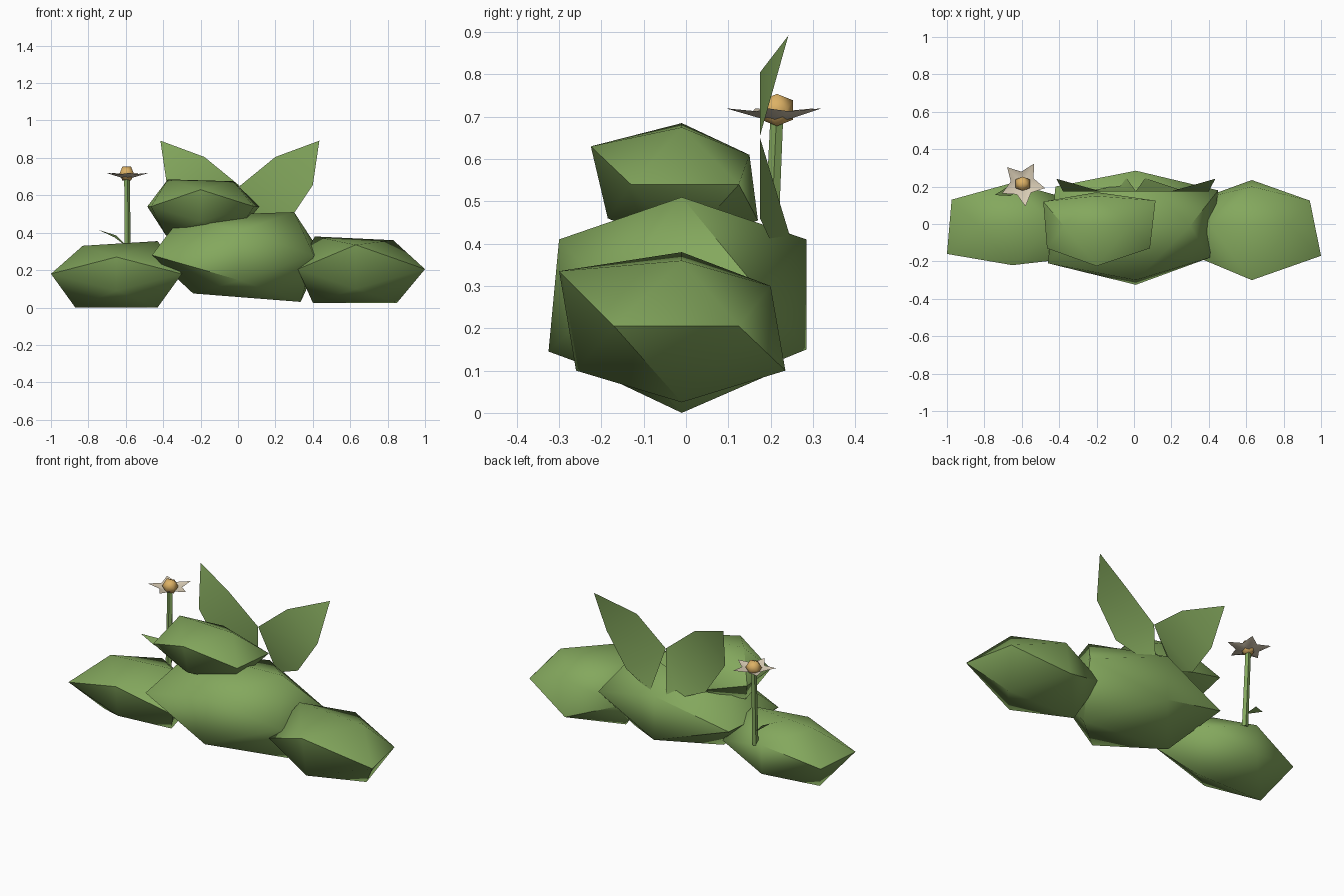
import bpy, bmesh, math
from mathutils import Vector

old = bpy.data.objects.get("Cube")
if old:
    bpy.data.objects.remove(old, do_unlink=True)


def material(name, rgb):
    mat = bpy.data.materials.new(name)
    mat.use_nodes = True
    mat.diffuse_color = (*rgb, 1)
    mat.node_tree.nodes["Principled BSDF"].inputs["Base Color"].default_value = (*rgb, 1)
    return mat


green = material("leaf green", (0.23, 0.39, 0.11))
cream = material("petal cream", (0.72, 0.63, 0.48))
gold = material("flower gold", (0.72, 0.44, 0.13))


def finish(name, bm, mat, smooth_angle=50):
    mesh = bpy.data.meshes.new(name)
    bm.to_mesh(mesh)
    bm.free()
    mesh.materials.append(mat)
    obj = bpy.data.objects.new(name, mesh)
    bpy.context.collection.objects.link(obj)
    bpy.ops.object.select_all(action='DESELECT')
    obj.select_set(True)
    bpy.context.view_layer.objects.active = obj
    bpy.ops.object.shade_smooth_by_angle(angle=math.radians(smooth_angle))
    return obj


def lobe(name, centre, caps, ends, sides, mat=green):
    """Twelve-cornered pad: caps are (x, z), ends are (x, y), sides are (y, z)."""
    cx, cy, cz = centre
    phi = (1 + math.sqrt(5)) / 2
    bm = bmesh.new()
    signs = [(-1, 1), (1, 1), (-1, -1), (1, -1)]
    targets = {}
    for (a, b), cap, end, side in zip(signs, caps, ends, sides):
        for ideal, real in (((a, 0, b * phi), (cap[0], cy, cap[1])),
                            ((a * phi, b, 0), (end[0], end[1], cz)),
                            ((0, a * phi, b), (cx, side[0], side[1]))):
            targets[bm.verts.new(ideal)] = real
    # Connect as a regular solid first, then pull every corner into place
    bmesh.ops.convex_hull(bm, input=bm.verts[:])
    for v, real in targets.items():
        v.co = real
    bmesh.ops.recalc_face_normals(bm, faces=bm.faces[:])
    return finish(name, bm, mat)


# Pads: corner order is left-high, right-high, left-low, right-low
lobe("middle_pad", (0.01, -0.01, 0.28),
     [(-0.3, 0.49), (0.3, 0.51), (-0.24, 0.075), (0.335, 0.03)],
     [(-0.42, 0.2), (0.45, 0.18), (-0.46, -0.21), (0.405, -0.18)],
     [(-0.3, 0.41), (0.285, 0.41), (-0.325, 0.145), (0.285, 0.15)])
lobe("upper_pad", (-0.2, -0.01, 0.54),
     [(-0.375, 0.685), (-0.025, 0.675), (-0.385, 0.385), (-0.01, 0.39)],
     [(-0.485, 0.12), (0.115, 0.125), (-0.465, -0.13), (0.085, -0.13)],
     [(-0.225, 0.63), (0.15, 0.61), (-0.185, 0.46), (0.17, 0.455)])
lobe("left_pad", (0.63, -0.01, 0.205),
     [(0.41, 0.38), (0.83, 0.36), (0.4, 0.025), (0.85, 0.025)],
     [(0.34, 0.13), (0.94, 0.125), (0.32, -0.17), (1.0, -0.17)],
     [(-0.3, 0.335), (0.2, 0.3), (-0.26, 0.1), (0.235, 0.1)])
lobe("right_pad", (-0.65, -0.01, 0.18),
     [(-0.83, 0.33), (-0.43, 0.355), (-0.87, 0), (-0.43, 0)],
     [(-0.975, 0.13), (-0.33, 0.13), (-1.0, -0.16), (-0.3, -0.18)],
     [(-0.22, 0.27), (0.22, 0.27), (-0.2, 0.09), (0.22, 0.1)])


def blade(name, rows, tip):
    """Thin leaf made of paired edge points closing in a tip."""
    bm = bmesh.new()
    pairs = [[bm.verts.new(p) for p in row] for row in rows]
    for (a, b), (c, d) in zip(pairs, pairs[1:]):
        bm.faces.new((a, b, d, c))
    bm.faces.new((*pairs[-1], bm.verts.new(tip)))
    return finish(name, bm, green, 70)


# Pair of tall leaves behind the pads, mirrored about their shared base
base_x = 0.01
leaf_rows = [((0.05, 0.245, 0.42), (0.1, 0.205, 0.395)),
             ((0.0, 0.175, 0.65), (0.26, 0.175, 0.46)),
             ((0.19, 0.175, 0.805), (0.39, 0.175, 0.655))]
leaf_tip = (0.425, 0.242, 0.892)
for side, label in ((1, "left"), (-1, "right")):
    def place(p):
        return (base_x + side * p[0], p[1], p[2])
    blade(label + "_tall_leaf",
          [[place(p) for p in row][::side] for row in leaf_rows], place(leaf_tip))

# Small leaf on the flower stem
blade("stem_leaf",
      [((-0.595, 0.205, 0.33), (-0.6, 0.19, 0.33)),
       ((-0.65, 0.215, 0.385), (-0.66, 0.15, 0.375))], (-0.745, 0.155, 0.415))

# Flower stem
foot, head = Vector((-0.59, 0.195, 0.25)), Vector((-0.595, 0.215, 0.7))
bm = bmesh.new()
bmesh.ops.create_cone(bm, cap_ends=True, segments=5, radius1=0.018, radius2=0.016,
                      depth=(head - foot).length)
bm.transform((head - foot).to_track_quat('Z', 'Y').to_matrix().to_4x4())
bmesh.ops.translate(bm, verts=bm.verts[:], vec=(foot + head) / 2)
finish("flower_stem", bm, green)

# Five-pointed cupped petals
bm = bmesh.new()
hub = bm.verts.new((head.x, head.y, 0.685))
ring = []
for i in range(10):
    angle = math.radians(61 + 36 * i)
    r = 0.065 if i % 2 else 0.122
    ring.append(bm.verts.new((head.x + r * math.cos(angle), head.y + r * math.sin(angle),
                              0.713 if i % 2 else 0.72)))
for i, v in enumerate(ring):
    bm.faces.new((hub, v, ring[(i + 1) % len(ring)]))
finish("petals", bm, cream)

# Flower centre, a small even version of the pads
wide, narrow, mid = 0.038, 0.023, 0.716
signs = [(-1, 1), (1, 1), (-1, -1), (1, -1)]
lobe("flower_centre", (head.x, head.y, mid),
     [(head.x + a * narrow, mid + b * wide) for a, b in signs],
     [(head.x + a * wide, head.y + b * narrow) for a, b in signs],
     [(head.y + a * wide, mid + b * narrow) for a, b in signs], gold)
